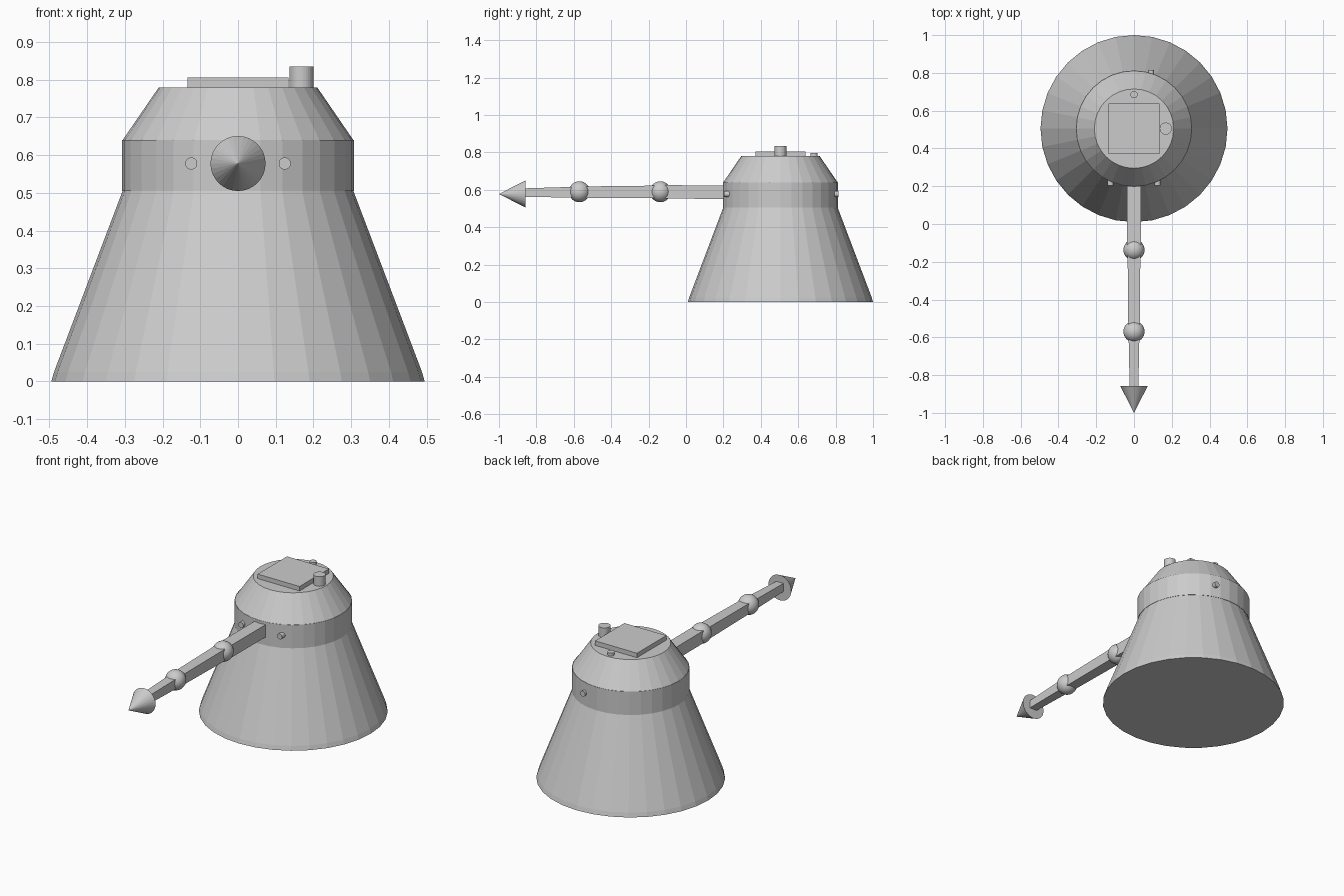
import bpy, bmesh, math
from mathutils import Vector

if "Cube" in bpy.data.objects:
    bpy.data.objects.remove(bpy.data.objects["Cube"])

CY = 0.505  # y of the body axis

grey = bpy.data.materials.new("light_grey")
grey.diffuse_color = (0.6, 0.6, 0.6, 1)
grey.use_nodes = True
grey.node_tree.nodes["Principled BSDF"].inputs["Base Color"].default_value = grey.diffuse_color


def finish(name, bm, smooth=False):
    bmesh.ops.recalc_face_normals(bm, faces=bm.faces[:])
    for f in bm.faces:
        f.smooth = smooth
    me = bpy.data.meshes.new(name)
    bm.to_mesh(me)
    bm.free()
    me.materials.append(grey)
    ob = bpy.data.objects.new(name, me)
    bpy.context.collection.objects.link(ob)
    return ob


def loft(name, rings):
    """Skin a list of equal-length point rings and cap both ends."""
    bm = bmesh.new()
    loops = [[bm.verts.new(p) for p in r] for r in rings]
    n = len(loops[0])
    for a, b in zip(loops, loops[1:]):
        for i in range(n):
            j = (i + 1) % n
            bm.faces.new((a[i], a[j], b[j], b[i]))
    bm.faces.new(loops[0])
    bm.faces.new(loops[-1])
    return finish(name, bm)


def lathe(name, profile, sides=32):
    return loft(name, [[(r * math.cos(math.tau * i / sides),
                         CY + r * math.sin(math.tau * i / sides), z)
                        for i in range(sides)] for r, z in profile])


def rod(name, start, end, r1, r2, sides=32):
    """Cylinder or cone between two points."""
    s, e = Vector(start), Vector(end)
    bm = bmesh.new()
    bmesh.ops.create_cone(bm, cap_ends=True, segments=sides, radius1=r1,
                          radius2=r2, depth=(e - s).length)
    ob = finish(name, bm)
    ob.location = (s + e) / 2
    ob.rotation_euler = (e - s).to_track_quat('Z', 'Y').to_euler()
    return ob


def bar(name, y0, y1, w0, w1, z0, z1):
    """Square bar along y, with half width w and centre height z at each end."""
    sq = [(-1, -1), (1, -1), (1, 1), (-1, 1)]
    return loft(name, [[(a * w, y, z + b * w) for a, b in sq]
                       for y, w, z in ((y0, w0, z0), (y1, w1, z1))])


# Body: flared skirt with a lip, straight collar and sloping cap
lathe("skirt", [(0.495, 0), (0.488, 0.025), (0.305, 0.508)])
lathe("collar", [(0.308, 0.505), (0.308, 0.64)])
lathe("cap", [(0.306, 0.64), (0.21, 0.78)])

# Square hatch on top
h = 0.134
loft("top_hatch", [[(a * h, CY + b * h, z) for a, b in
                    ((-1, -1), (1, -1), (1, 1), (-1, 1))] for z in (0.77, 0.806)])

# Fittings on the cap
rod("top_post", (0.168, CY, 0.77), (0.168, CY, 0.835), 0.032, 0.032)
rod("top_stud", (0, 0.685, 0.77), (0, 0.685, 0.797), 0.019, 0.019, 24)

# Studs around the collar
for side, label in ((-1, "left"), (1, "right")):
    rod("front_stud_" + label, (side * 0.124, 0.26, 0.578),
        (side * 0.124, 0.203, 0.578), 0.016, 0.016, 24)
rod("back_stud", (0.09, 0.76, 0.578), (0.09, 0.815, 0.578), 0.016, 0.016, 24)

# Three-part arm, thinner towards the tip
bar("arm_inner", 0.23, -0.137, 0.036, 0.036, 0.588, 0.589)
bar("arm_middle", -0.137, -0.57, 0.034, 0.030, 0.589, 0.588)
bar("arm_outer", -0.57, -0.87, 0.029, 0.023, 0.588, 0.585)

# Ball joints
for y, label in ((-0.137, "inner"), (-0.57, "outer")):
    bm = bmesh.new()
    bmesh.ops.create_uvsphere(bm, u_segments=32, v_segments=16, radius=0.056)
    finish("joint_" + label, bm, smooth=True).location = (0, y, 0.59)

# Pointed arm tip
rod("arm_tip", (0, -0.857, 0.578), (0, -1, 0.578), 0.073, 0)
